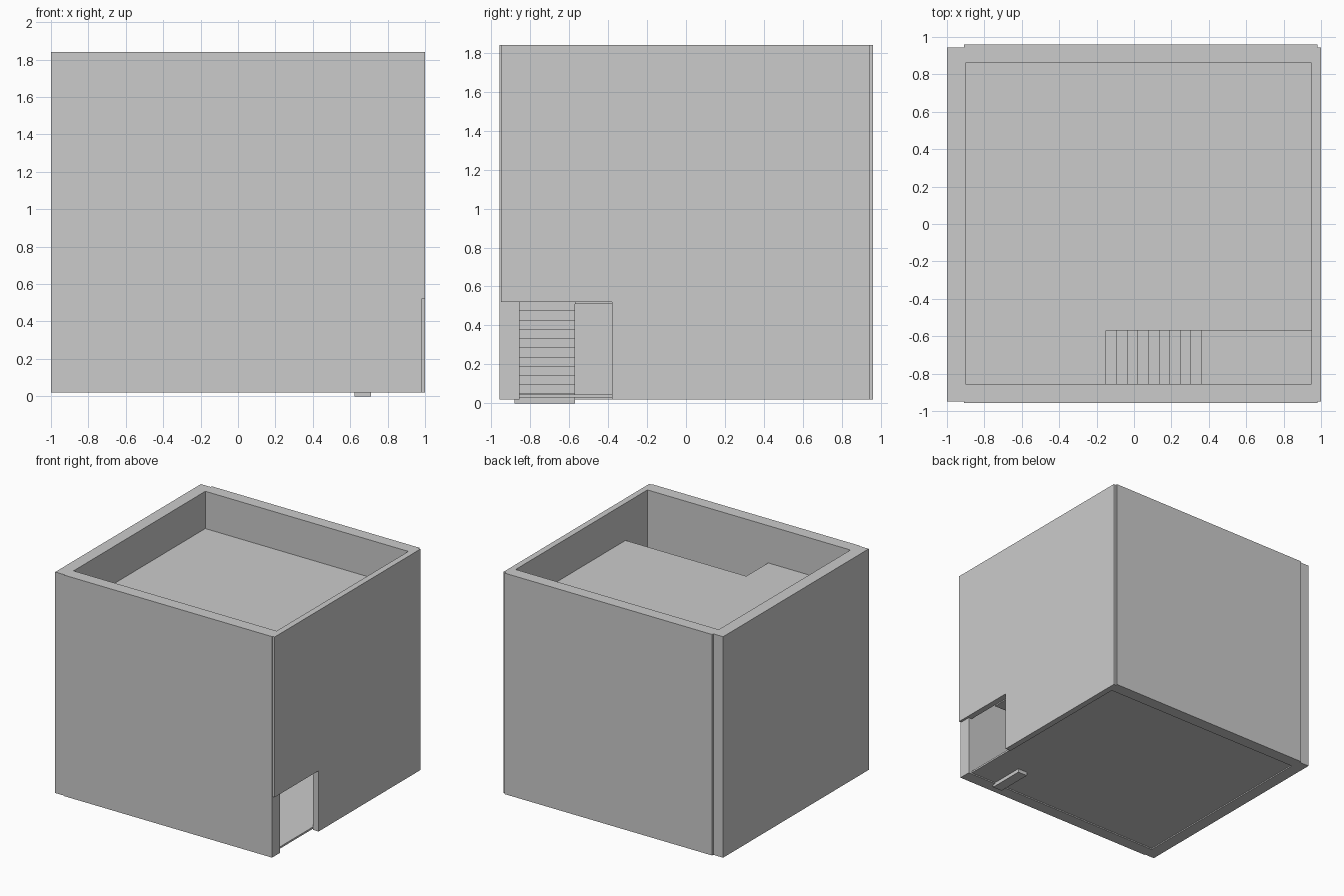
import bpy, bmesh

if "Cube" in bpy.data.objects:
    bpy.data.objects.remove(bpy.data.objects["Cube"])


def prism(name, pts, to3d, offset):
    """Extrude a flat outline into a solid."""
    bm = bmesh.new()
    face = bm.faces.new([bm.verts.new(to3d(a, b)) for a, b in pts])
    ext = bmesh.ops.extrude_face_region(bm, geom=[face])
    bmesh.ops.translate(bm, vec=offset,
                        verts=[v for v in ext["geom"] if isinstance(v, bmesh.types.BMVert)])
    bmesh.ops.recalc_face_normals(bm, faces=bm.faces)
    me = bpy.data.meshes.new(name)
    bm.to_mesh(me)
    bm.free()
    ob = bpy.data.objects.new(name, me)
    bpy.context.collection.objects.link(ob)
    return ob


def box(name, x0, x1, y0, y1, z0, z1):
    return prism(name, [(x0, y0), (x1, y0), (x1, y1), (x0, y1)],
                 lambda a, b: (a, b, z0), (0, 0, z1 - z0))


Z0, Z1 = 0.02, 1.84            # wall bottom and top
X0, X1 = -0.90, 0.95           # inner room
Y0, Y1 = -0.855, 0.86
STAIR_Y = -0.57                # inner edge of the stairwell
RUN, RISE, DEPTH = 0.057, 0.0474, 0.087

# Outer walls
box("front_wall", -0.91, 0.98, -0.957, Y0, Z0, Z1)
box("back_wall", -0.91, 0.98, Y1, 0.96, Z0, Z1)
box("left_wall", -1.0, X0, -0.95, 0.945, Z0, Z1)

# Right wall with the doorway cut into its front corner
prism("right_wall",
      [(-0.38, Z0), (0.945, Z0), (0.945, Z1), (-0.95, Z1), (-0.95, 0.52), (-0.38, 0.52)],
      lambda a, b: (X1, a, b), (0.05, 0, 0))


def floor(name, z0, z1, x_open, side=1):
    """Slab with a stairwell notch in one corner (side -1 puts it at the back)."""
    near, far, edge = (Y0, Y1, STAIR_Y) if side > 0 else (Y1, Y0, -STAIR_Y)
    pts = [(X0, near), (x_open, near), (x_open, edge), (X1, edge), (X1, far), (X0, far)]
    return prism(name, pts, lambda a, b: (a, b, z0), (0, 0, z1 - z0))


def flight(name, x_front, z_bottom, count, side=1):
    """Row of overlapping step blocks climbing towards -x."""
    ya, yb = sorted((-0.88 * side, STAIR_Y * side))
    ob = box(name, x_front - DEPTH, x_front, ya, yb, z_bottom, z_bottom + 0.049)
    arr = ob.modifiers.new("steps", "ARRAY")
    arr.count = count
    arr.use_relative_offset = False
    arr.use_constant_offset = True
    arr.constant_offset_displace = (-RUN, 0, RISE)
    return ob


# Floors and roof
box("ground_floor", X0, X1, Y0, Y1, 0.03, 0.045)
floor("second_floor", 0.51, 0.525, 0.055)
floor("third_floor", 1.015, 1.03, -0.235, -1)
floor("roof_slab", 1.515, 1.533, -0.235)

# Stair flights
flight("lower_stairs", 0.71, 0.0, 11)
flight("middle_stairs", 0.36, 0.552, 10, -1)
flight("upper_stairs", 0.363, 1.533 - 0.049 - 9 * RISE, 10)
